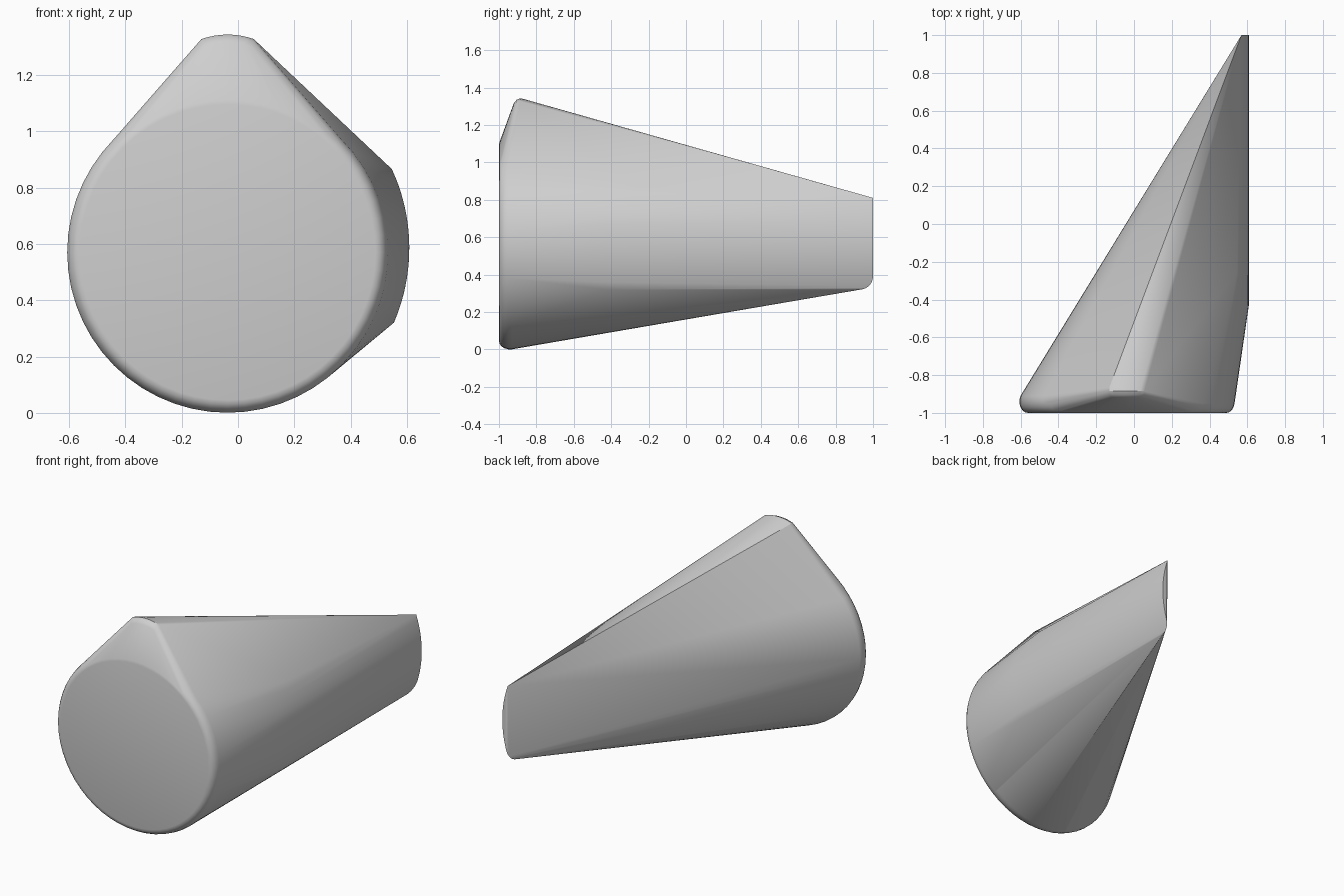
import bpy, bmesh
from math import sin, cos, pi, sqrt, radians

if "Cube" in bpy.data.objects:
    bpy.data.objects.remove(bpy.data.objects["Cube"])

pts = []

# rounded front disc
CX, CZ = -0.037, 0.57
N = 56
for deg in (0, 20, 40, 60, 80, 100, 120):
    a = radians(deg)
    r = 0.525 + 0.045 * sin(a)
    y = -0.94 - 0.06 * cos(a)
    for i in range(N):
        t = 2 * pi * i / N
        pts.append((CX + r * cos(t), y, CZ + r * sin(t)))

# blunt rounded peak above the disc
for y, z, w in ((-0.92, 1.318, 0.08), (-0.905, 1.335, 0.09),
                (-0.885, 1.343, 0.093), (-0.865, 1.338, 0.093)):
    for k in range(-4, 5):
        f = k / 4
        pts.append((CX + w * f, y, z - 0.016 * f * f))


# curved side wall: arc in x/z, running to the thin rear end
def wall_x(z):
    return -0.06 + sqrt(0.668 ** 2 - (z - 0.585) ** 2)


M = 14
for i in range(M + 1):
    z = 0.32 + (0.865 - 0.32) * i / M
    y = -0.43 + 0.18 * max(0, (z - 0.72) / 0.145)
    pts.append((wall_x(z), y, z))
    zb = 0.39 + (0.81 - 0.39) * i / M
    pts.append((wall_x(zb), 1.0, zb))

# rounded lower corner of the rear end
for i in range(7):
    a = pi / 2 * i / 6
    z = 0.39 - 0.07 * sin(a)
    pts.append((wall_x(z), 0.93 + 0.07 * cos(a), z))

# wrap everything in one convex skin
bm = bmesh.new()
for p in pts:
    bm.verts.new(p)
res = bmesh.ops.convex_hull(bm, input=bm.verts[:])
loose = [v for v in bm.verts if not v.link_faces]
bmesh.ops.delete(bm, geom=loose, context='VERTS')
bmesh.ops.dissolve_limit(bm, angle_limit=radians(0.3),
                         verts=bm.verts[:], edges=bm.edges[:])
bmesh.ops.recalc_face_normals(bm, faces=bm.faces[:])
mesh = bpy.data.meshes.new("tapered_wedge")
bm.to_mesh(mesh)
bm.free()

obj = bpy.data.objects.new("tapered_wedge", mesh)
bpy.context.collection.objects.link(obj)

grey = bpy.data.materials.new("light_grey")
grey.diffuse_color = (0.62, 0.62, 0.62, 1)
grey.use_nodes = True
grey.node_tree.nodes["Principled BSDF"].inputs["Base Color"].default_value = grey.diffuse_color
mesh.materials.append(grey)

bpy.context.view_layer.objects.active = obj
obj.select_set(True)
bpy.ops.object.shade_smooth_by_angle(angle=radians(30))
